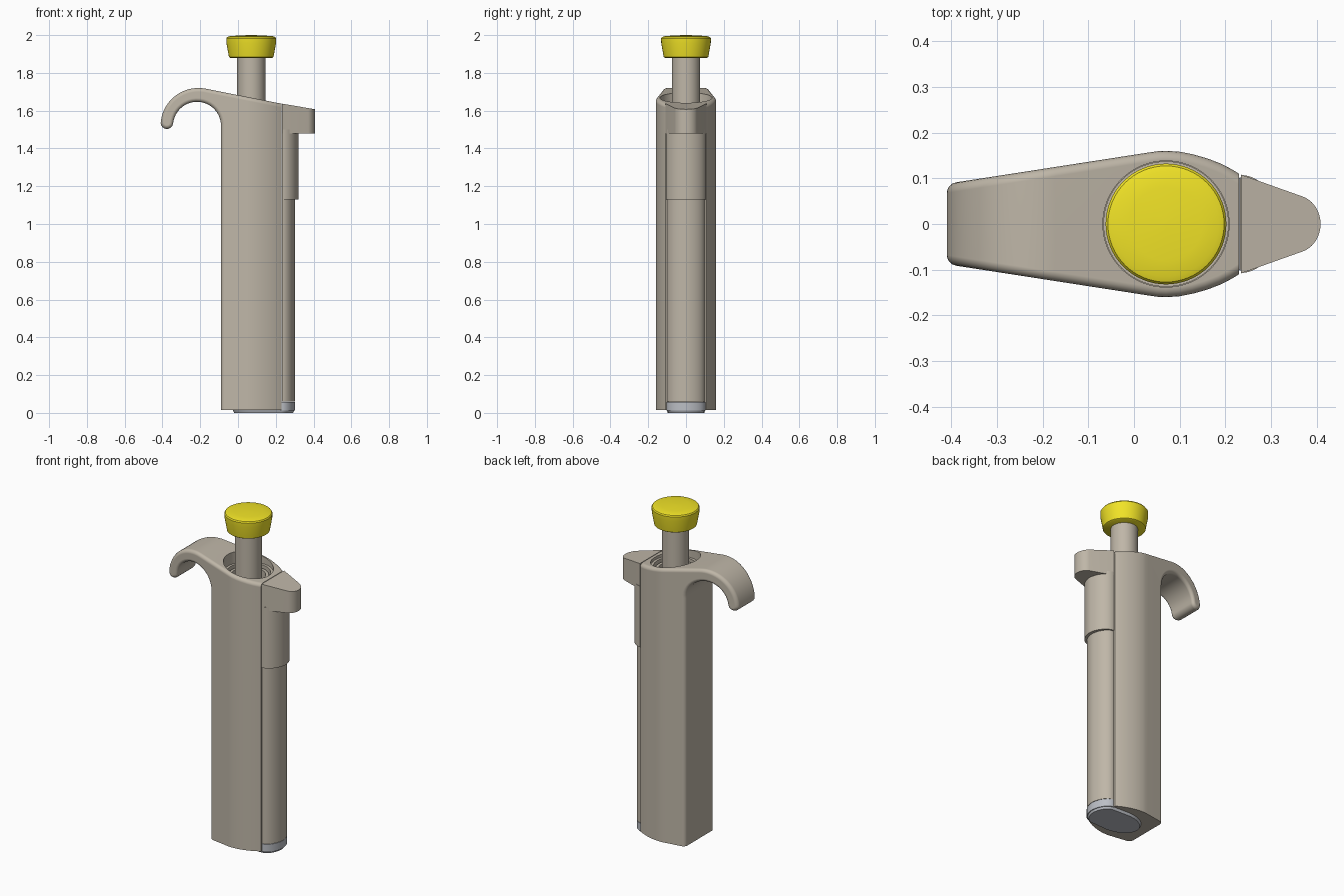
import bpy, bmesh
from math import sin, cos, pi, radians, hypot

if "Cube" in bpy.data.objects:
    bpy.data.objects.remove(bpy.data.objects["Cube"])

AX = 0.07  # x of the plunger axis


def material(name, rgb):
    m = bpy.data.materials.new(name)
    m.diffuse_color = (*rgb, 1)
    m.use_nodes = True
    m.node_tree.nodes["Principled BSDF"].inputs["Base Color"].default_value = m.diffuse_color
    return m


BEIGE = material("beige_plastic", (0.52, 0.47, 0.39))
YELLOW = material("yellow_plastic", (0.88, 0.77, 0.02))
STEEL = material("blue_grey", (0.50, 0.52, 0.56))


def finish(bm, name, mat):
    bmesh.ops.recalc_face_normals(bm, faces=bm.faces)
    me = bpy.data.meshes.new(name)
    bm.to_mesh(me)
    bm.free()
    ob = bpy.data.objects.new(name, me)
    bpy.context.collection.objects.link(ob)
    me.materials.append(mat)
    return ob


def activate(ob):
    bpy.ops.object.select_all(action='DESELECT')
    ob.select_set(True)
    bpy.context.view_layer.objects.active = ob


def smooth(ob, angle=35):
    activate(ob)
    bpy.ops.object.shade_smooth_by_angle(angle=radians(angle))
    return ob


def prism(name, low, high, mat):
    """Join two matching outlines of 3D points into a closed solid."""
    bm = bmesh.new()
    a = [bm.verts.new(p) for p in low]
    b = [bm.verts.new(p) for p in high]
    bm.faces.new(a)
    bm.faces.new(b)
    for i in range(len(a)):
        j = (i + 1) % len(a)
        bm.faces.new((a[i], a[j], b[j], b[i]))
    return finish(bm, name, mat)


def upright(name, plan, z0, top, mat):
    """Extrude a plan outline from z0 up to the height top(x)."""
    return prism(name, [(x, y, z0) for x, y in plan],
                 [(x, y, top(x)) for x, y in plan], mat)


def mirrored(half):
    """Complete a half outline (y > 0) across y = 0."""
    return half + [(x, -y) for x, y in reversed(half) if abs(y) > 1e-5]


def lathe(name, profile, mat, n=64):
    bm = bmesh.new()
    rings = [[bm.verts.new((AX + r * cos(2 * pi * i / n), r * sin(2 * pi * i / n), z))
              for i in range(n)] for r, z in profile]
    for a, b in zip(rings, rings[1:]):
        for i in range(n):
            j = (i + 1) % n
            bm.faces.new((a[i], a[j], b[j], b[i]))
    bm.faces.new(rings[0])
    bm.faces.new(rings[-1])
    return smooth(finish(bm, name, mat))


def boolean(ob, cutter, op):
    activate(ob)
    m = ob.modifiers.new("cut", 'BOOLEAN')
    m.object, m.operation, m.solver = cutter, op, 'EXACT'
    bpy.ops.object.modifier_apply(modifier=m.name)
    bpy.data.objects.remove(cutter, do_unlink=True)
    print(ob.name, op, len(ob.data.vertices))


def arc(cx, cz, r, a0, a1, n):
    return [(cx + r * cos(radians(a0 + (a1 - a0) * i / n)),
             cz + r * sin(radians(a0 + (a1 - a0) * i / n))) for i in range(n + 1)]


# Handle with finger hook: side profile intersected with the tapered plan
side = [(-0.09, 0.015), (0.23, 0.015), (0.23, 1.637)]
side += arc(-0.21, 1.52, 0.2, 79, 172, 18)
side += arc(-0.3765, 1.536, 0.033, 185, 350, 9)
side += arc(-0.217, 1.52, 0.127, 168, 0, 20)
handle = prism("handle", [(x, -0.3, z) for x, z in side], [(x, 0.3, z) for x, z in side], BEIGE)
plan = mirrored([(-0.5, 0.074), (0.03, 0.156), (0.05, 0.159), (0.07, 0.16), (0.10, 0.158),
                 (0.13, 0.152), (0.16, 0.1435), (0.19, 0.132), (0.215, 0.119), (0.25, 0.097)])
boolean(handle, upright("plan_cutter", plan, -0.5, lambda x: 2.5, BEIGE), 'INTERSECT')

# Plunger well in the top
boolean(handle, lathe("well_cutter", [(0.138, 1.52), (0.138, 1.9)], BEIGE), 'DIFFERENCE')

# Round the outer edges, leaving the well, base and flat front face crisp
bm = bmesh.new()
bm.from_mesh(handle.data)
bmesh.ops.remove_doubles(bm, verts=bm.verts, dist=1e-5)
edges = [e for e in bm.edges if len(e.link_faces) == 2
         and e.calc_face_angle(0) > radians(42)
         and max(v.co.z for v in e.verts) > 0.03
         and min(v.co.x for v in e.verts) < 0.225
         and max(hypot(v.co.x - AX, v.co.y) for v in e.verts) > 0.14]
bmesh.ops.bevel(bm, geom=edges, offset=0.02, segments=4, profile=0.5,
                affect='EDGES', clamp_overlap=False)
bmesh.ops.recalc_face_normals(bm, faces=bm.faces)
bm.to_mesh(handle.data)
bm.free()
smooth(handle)
wn = handle.modifiers.new("normals", 'WEIGHTED_NORMAL')
wn.keep_sharp = True

# Stepped insert inside the well, plunger rod and button
lathe("well_insert", [(0.137, 1.51), (0.137, 1.625), (0.122, 1.625), (0.122, 1.59), (0.112, 1.59),
                      (0.112, 1.61), (0.095, 1.61), (0.095, 1.56)], BEIGE)
lathe("plunger_rod", [(0.075, 1.5), (0.075, 1.90)], BEIGE)
lathe("plunger_button", [(0.112, 1.88), (0.118, 1.884), (0.131, 1.957), (0.132, 1.983), (0.127, 1.990),
                         (0.115, 1.994), (0.08, 1.997), (0.04, 1.999), (0.005, 2.0)], YELLOW)


def nose(x0, x1, w):
    """Half-rounded plan running from a flat back at x0 to a nose at x1."""
    return mirrored([(x0 + (x1 - x0) * sin(a), w * abs(cos(a)) ** 1.15)
                     for a in (pi / 2 * i / 14 for i in range(15))])


# Tip ejector: slim rail, sleeve and thumb pad
smooth(upright("ejector_rail", nose(0.232, 0.302, 0.10), 0.06, lambda x: 1.2, BEIGE))
smooth(upright("ejector_sleeve", nose(0.234, 0.321, 0.107), 1.13, lambda x: 1.5, BEIGE))
pad = [(0.234, 0.108)] + [(0.352 + 0.056 * cos(radians(a)), 0.063 * sin(radians(a)))
                          for a in range(70, -1, -7)]
smooth(upright("thumb_pad", mirrored(pad), 1.48, lambda x: 1.637 - 0.17 * (x - 0.234), BEIGE))

# Base collar under the rail and the plate across the bottom
smooth(upright("base_collar", nose(0.231, 0.302, 0.102), 0.012, lambda x: 0.058, STEEL))
base = [(0.12 - 0.15 * cos(a), 0.105 * sin(a)) for a in (pi / 2 * i / 12 for i in range(13))]
base += nose(0.232, 0.302, 0.10)[:15]
outline = mirrored(base)
inset = [(0.13 + (x - 0.13) * 0.94, y * 0.92) for x, y in outline]
smooth(prism("base_plate", [(x, y, 0.0) for x, y in inset],
             [(x, y, 0.02) for x, y in outline], STEEL))
